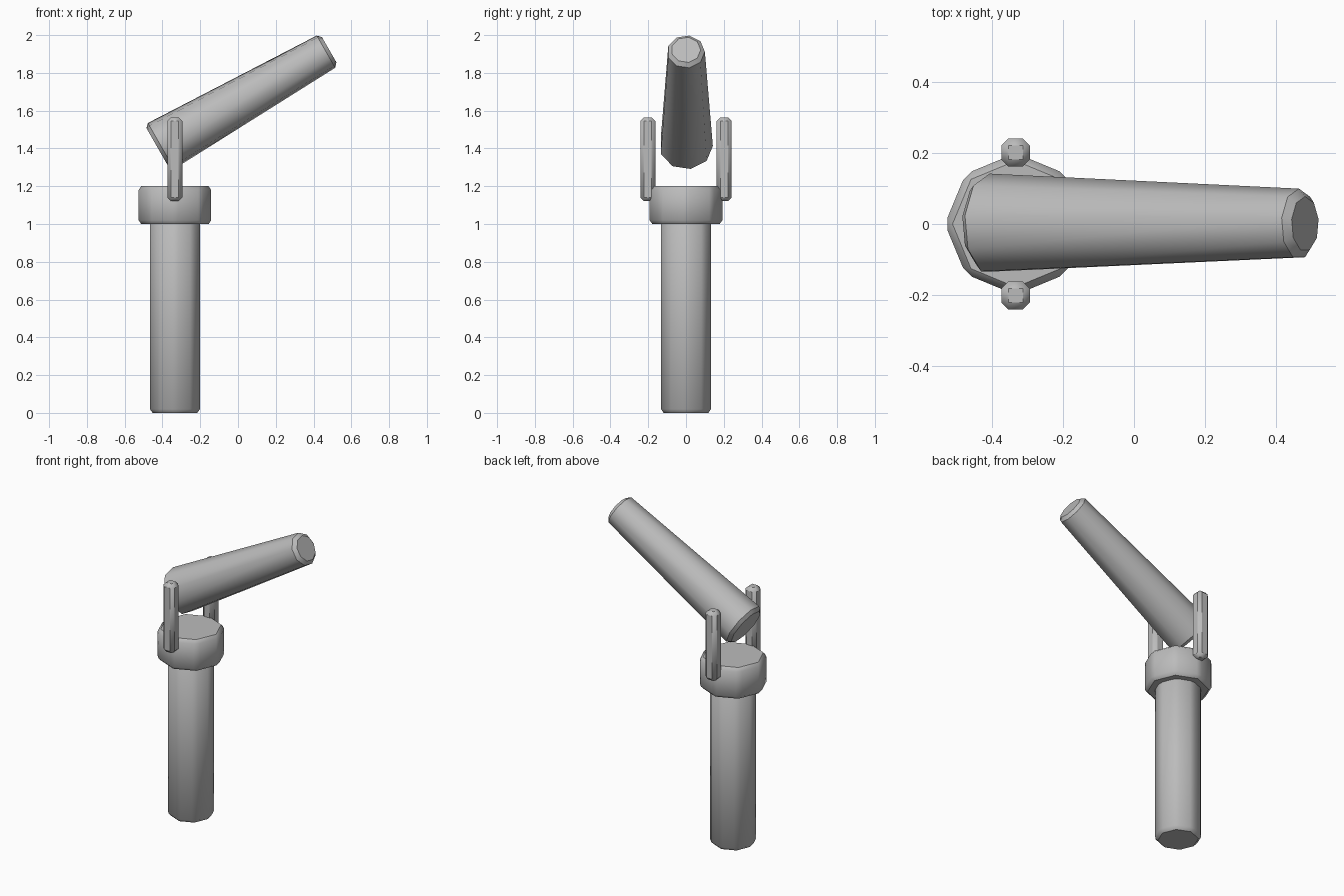
import bpy, math
from mathutils import Matrix, Vector

default = bpy.data.objects.get("Cube")
if default:
    bpy.data.objects.remove(default, do_unlink=True)

GREY = (0.5, 0.5, 0.5, 1)
mat = bpy.data.materials.new("plain grey")
mat.use_nodes = True
mat.diffuse_color = GREY
mat.node_tree.nodes["Principled BSDF"].inputs["Base Color"].default_value = GREY

POST_X = -0.334


def finish(name, bevel, limit):
    """Name the active part, chamfer edges sharper than the limit, smooth soft edges."""
    obj = bpy.context.object
    obj.name = obj.data.name = name
    obj.data.materials.append(mat)
    mod = obj.modifiers.new("chamfer", "BEVEL")
    mod.width = bevel
    mod.segments = 1
    mod.limit_method = "ANGLE"
    mod.angle_limit = math.radians(limit)
    bpy.ops.object.modifier_apply(modifier=mod.name)
    bpy.ops.object.shade_smooth_by_angle(angle=math.radians(42))
    return obj


def octagon(name, radius, bottom, top):
    bpy.ops.mesh.primitive_cylinder_add(
        vertices=8, radius=radius, depth=top - bottom,
        location=(POST_X, 0, (bottom + top) / 2))
    return finish(name, 0.02, 30)


# Upright post and the collar on top of it
octagon("post", 0.14, 0, 1.02)
octagon("collar", 0.2, 1.0, 1.2)

# Pair of upright brackets on the collar
for side, y in (("front", -0.202), ("back", 0.202)):
    bpy.ops.mesh.primitive_cube_add(size=1, location=(POST_X, y, 1.343))
    bpy.context.object.scale = (0.08, 0.08, 0.444)
    bpy.ops.object.transform_apply(location=False, rotation=False, scale=True)
    finish(side + "_bracket", 0.02, 30)

# Tapered nine-sided lever, tilted up towards +x
base, tip = Vector((-0.425, 0, 1.403)), Vector((0.483, 0, 1.922))
axis = tip - base
bpy.ops.mesh.primitive_cone_add(
    vertices=9, radius1=0.143, radius2=0.099, depth=axis.length)
lever = finish("lever", 0.02, 60)
tilt = math.atan2(axis.x, axis.z)
lever.matrix_world = (Matrix.Translation((base + tip) / 2)
                      @ Matrix.Rotation(tilt, 4, "Y"))
